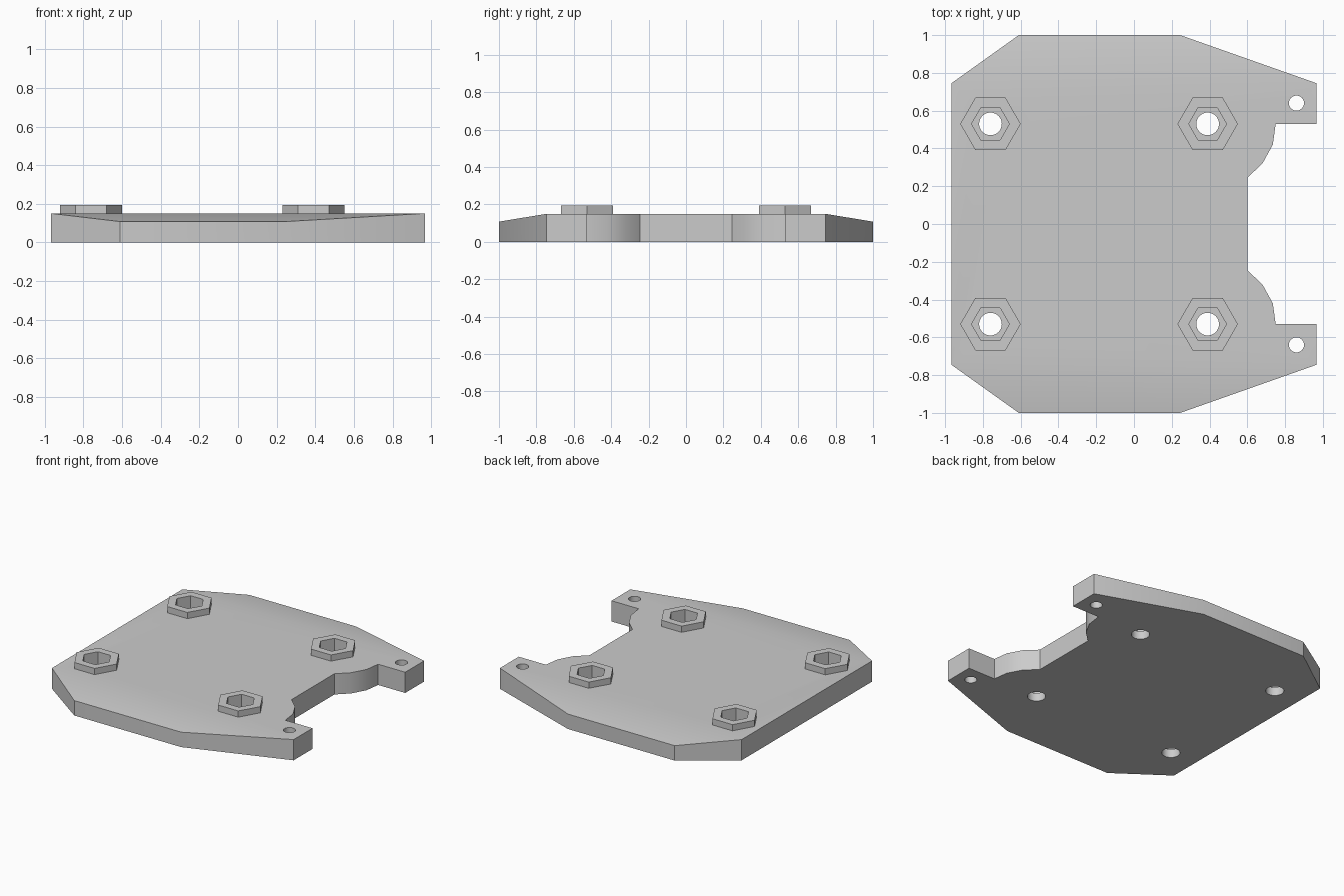
import bpy
import bmesh
from math import cos, sin, tau, radians
from mathutils import Vector

if "Cube" in bpy.data.objects:
    bpy.data.objects.remove(bpy.data.objects["Cube"])

grey = bpy.data.materials.new("plain grey")
grey.use_nodes = True
colour = (0.6, 0.6, 0.6, 1)
grey.diffuse_color = colour
grey.node_tree.nodes["Principled BSDF"].inputs["Base Color"].default_value = colour

TOP = 0.15
BOSS_TOP = 0.195
POCKET_FLOOR = 0.06


def polygon(x, y, radius, sides):
    return [(x + radius * cos(tau * i / sides), y + radius * sin(tau * i / sides))
            for i in range(sides)]


def prism(name, outline, low, high, slopes=()):
    """Extrude an outline upwards, then trim it with optional sloped planes."""
    bm = bmesh.new()
    base = bm.faces.new([bm.verts.new((x, y, low)) for x, y in outline])
    walls = bmesh.ops.extrude_face_region(bm, geom=[base])["geom"]
    bmesh.ops.translate(bm, vec=(0, 0, high - low),
                        verts=[v for v in walls if isinstance(v, bmesh.types.BMVert)])
    for point, normal in slopes:
        cut = bmesh.ops.bisect_plane(bm, geom=bm.verts[:] + bm.edges[:] + bm.faces[:],
                                     plane_co=point, plane_no=normal, clear_outer=True)
        rim = [e for e in cut["geom_cut"] if isinstance(e, bmesh.types.BMEdge)]
        rim += [e for e in bm.edges if e.is_boundary and e not in rim]
        bmesh.ops.holes_fill(bm, edges=rim)
    bmesh.ops.recalc_face_normals(bm, faces=bm.faces)
    mesh = bpy.data.meshes.new(name)
    bm.to_mesh(mesh)
    bm.free()
    mesh.materials.append(grey)
    obj = bpy.data.objects.new(name, mesh)
    bpy.context.collection.objects.link(obj)
    return obj


def drill(obj, cutters):
    """Subtract each cutter and keep the result as plain geometry."""
    for cutter in cutters:
        mod = obj.modifiers.new("cut", "BOOLEAN")
        mod.operation = "DIFFERENCE"
        mod.solver = "EXACT"
        mod.object = cutter
    deps = bpy.context.evaluated_depsgraph_get()
    mesh = bpy.data.meshes.new_from_object(obj.evaluated_get(deps))
    obj.modifiers.clear()
    obj.data = mesh


# Plate outline: one half, mirrored across y
half = [(0.6, 0.245), (0.68, 0.32), (0.735, 0.42), (0.75, 0.53), (0.967, 0.53),
        (0.967, 0.745), (0.245, 1), (-0.61, 1), (-0.967, 0.745)]
outline = half + [(x, -y) for x, y in reversed(half)]
slopes = [(Vector((0, s * 0.745, TOP)), Vector((0, s * 0.042, 0.255))) for s in (1, -1)]
plate = prism("base_plate", outline, 0, TOP, slopes)

# Hexagonal bosses with a nut pocket and a bolt hole
cutters, parts = [], [plate]
for side, sy in (("left", 0.53), ("right", -0.53)):
    for sx in (-0.76, 0.39):
        end = "_".join((side, "rear" if sx < 0 else "fore"))
        boss = prism("hex_boss_" + end, polygon(sx, sy, 0.16, 6), TOP, BOSS_TOP)
        pocket = prism("pocket_cutter", polygon(sx, sy, 0.1, 6), POCKET_FLOOR, 0.3)
        bolt = prism("bolt_cutter", polygon(sx, sy, 0.06, 32), -0.1, 0.1)
        drill(boss, [pocket])
        cutters += [pocket, bolt]
        parts.append(boss)

# Small holes in the two ears
for sy in (0.64, -0.64):
    cutters.append(prism("ear_cutter", polygon(0.86, sy, 0.04, 24), -0.1, 0.3))

drill(plate, cutters)
for cutter in cutters:
    bpy.data.objects.remove(cutter)

# Smooth shallow bends, keep real edges sharp
bpy.ops.object.select_all(action="DESELECT")
for obj in parts:
    obj.select_set(True)
bpy.context.view_layer.objects.active = plate
bpy.ops.object.shade_smooth_by_angle(angle=radians(30))
